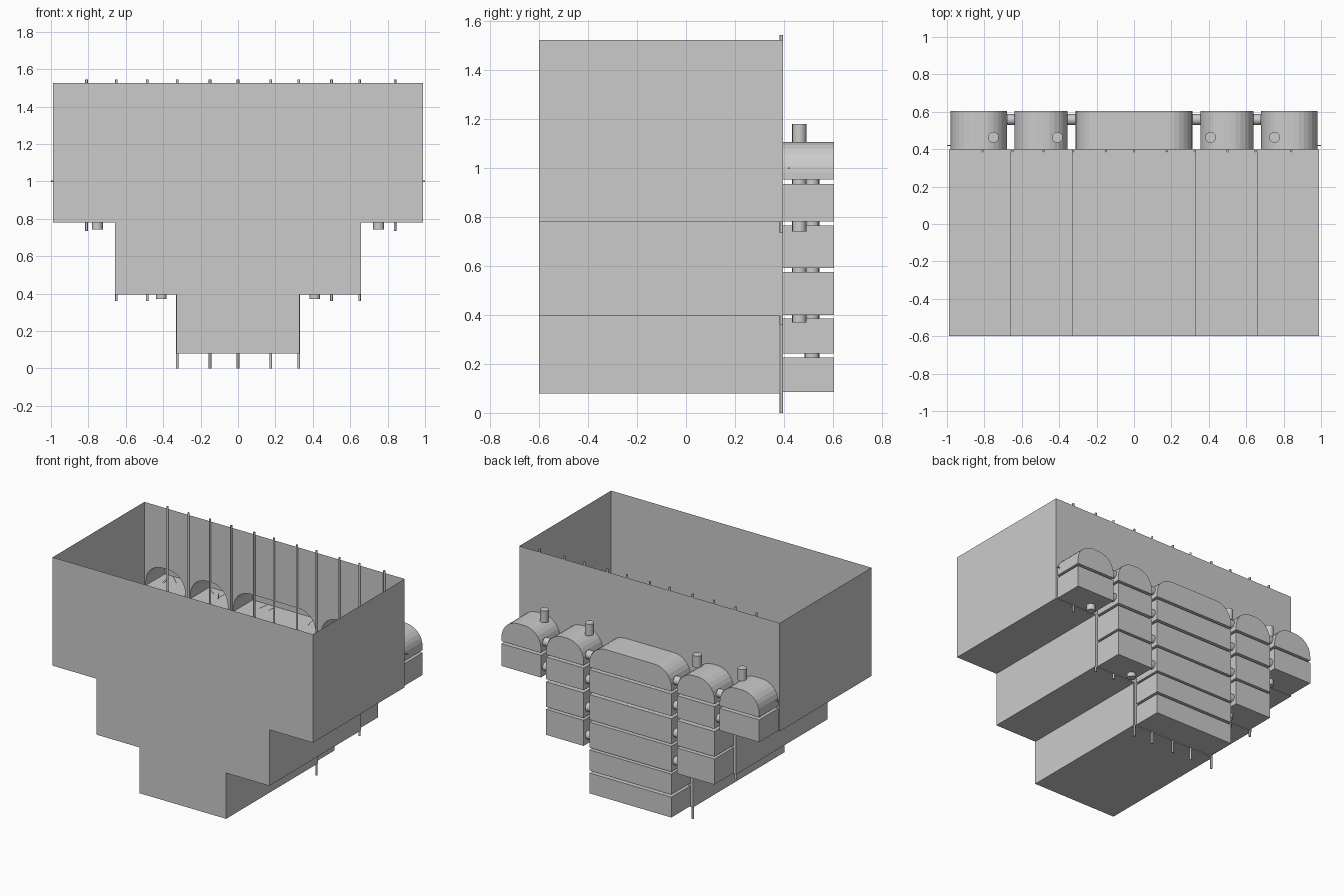
import bpy, bmesh, math, random
from mathutils import Vector

if "Cube" in bpy.data.objects:
    bpy.data.objects.remove(bpy.data.objects["Cube"])

random.seed(4)
BACK, FRONT, REAR = 0.397, -0.6, 0.605

def make(name, bm):
    me = bpy.data.meshes.new(name)
    bm.to_mesh(me)
    bm.free()
    ob = bpy.data.objects.new(name, me)
    bpy.context.collection.objects.link(ob)
    return ob

def loop(bm, pts, y):
    return [bm.verts.new((x, y, z)) for x, z in pts]

def bridge(bm, a, b, skip=()):
    n = len(a)
    for i in range(n):
        if i not in skip:
            bm.faces.new((a[i], a[(i + 1) % n], b[(i + 1) % n], b[i]))

def rod(name, p, q, r, sides=12, smooth=True):
    p, q = Vector(p), Vector(q)
    bm = bmesh.new()
    bmesh.ops.create_cone(bm, cap_ends=True, segments=sides, radius1=r, radius2=r,
                          depth=(q - p).length)
    ob = make(name, bm)
    ob.location = (p + q) / 2
    ob.rotation_mode = 'QUATERNION'
    ob.rotation_quaternion = (q - p).to_track_quat('Z', 'Y')
    if smooth:
        for f in ob.data.polygons:
            f.use_smooth = len(f.vertices) == 4
    return ob

# Profile of one bay: plain rectangle, or rounded top corners for the top row
def bay_profile(x0, x1, z0, z1, rounded):
    if not rounded:
        return [(x0, z0), (x1, z0), (x1, z1), (x0, z1)]
    r, n = 0.125, 7
    pts = [(x0, z0), (x1, z0)]
    for cx, start in ((x1 - r, 0), (x0 + r, 90)):
        for i in range(n + 1):
            a = math.radians(start + 90 * i / n)
            pts.append((cx + r * math.cos(a), z1 - r + r * math.sin(a)))
    return pts

rows = [(0.953, 1.107), (0.783, 0.936), (0.592, 0.765),
        (0.4, 0.576), (0.243, 0.385), (0.086, 0.226)]
columns = [(-0.98, -0.68, 2), (-0.64, -0.355, 4), (-0.312, 0.312, 6),
           (0.355, 0.64, 4), (0.68, 0.98, 2)]

# Stepped outline of the container
half = [(0.33, 0.08), (0.33, 0.395), (0.658, 0.395), (0.658, 0.78),
        (0.99, 0.78), (0.99, 1.525)]
outline = half + [(-x, z) for x, z in reversed(half)]

# Open-topped container: front panel, stepped sides
bm = bmesh.new()
front = loop(bm, outline, FRONT)
bm.faces.new(front)
bridge(bm, front, loop(bm, outline, BACK), skip=(len(half) - 1,))
make("container_shell", bm)

# Back panel with openings into the bays
wall = bmesh.new()
loops = [outline]
for x0, x1, count in columns:
    for r, (z0, z1) in enumerate(rows[:count]):
        pts = bay_profile(x0, x1, z0, z1, r == 0)
        loops.append(pts)
        # Hollow bay
        bm = bmesh.new()
        inner, outer = loop(bm, pts, BACK), loop(bm, pts, REAR)
        bridge(bm, inner, outer)
        bm.faces.new(outer)
        bmesh.ops.recalc_face_normals(bm, faces=bm.faces[:])
        make("bay", bm)
edges = []
for pts in loops:
    vs = loop(wall, pts, BACK)
    edges += [wall.edges.new((vs[i], vs[i - 1])) for i in range(len(vs))]
bmesh.ops.triangle_fill(wall, use_beauty=True, edges=edges, normal=(0, 1, 0))
make("back_panel", wall)

# Vertical bars just inside the back panel
for x in (-0.81, -0.65, -0.485, -0.325, -0.15, 0, 0.175, 0.325, 0.5, 0.65, 0.84):
    bottom = 0 if abs(x) < 0.4 else 0.36 if abs(x) < 0.7 else 0.735
    rod("bar", (x, 0.39, bottom), (x, 0.39, 1.545), 0.007, 8)

# Pipe stubs above, between and below the bays, mirrored
for s in (-1, 1):
    for x, count, low in ((0.752, 2, 0.742), (0.41, 4, 0.37)):
        rod("top_pipe", (s * x, 0.463, 1.1), (s * x, 0.463, 1.18), 0.029, 16)
        rod("bottom_pipe", (s * x, 0.463, low), (s * x, 0.463, rows[count - 1][0]), 0.029, 16)
        for r in range(count - 1):
            rod("pipe_joint", (s * x, 0.463, rows[r + 1][1]), (s * x, 0.463, rows[r][0]), 0.029, 16)
    for r in range(5):
        rod("pipe_joint", (s * 0.2, 0.515, rows[r + 1][1]), (s * 0.2, 0.515, rows[r][0]), 0.03, 16)
    # Horizontal joints between neighbouring columns
    for x0, x1, count in ((0.312, 0.355, 4), (0.64, 0.68, 2)):
        for z0, z1 in rows[:count]:
            z = z0 + 0.06
            rod("side_joint", (s * x0, 0.558, z), (s * x1, 0.558, z), 0.029, 16)
    # Small side pegs
    rod("side_peg", (s * 0.98, 0.42, 1.0), (s, 0.42, 1.0), 0.004, 6)

# Thin twigs scattered in the bays
for x0, x1, count in columns:
    for z0, z1 in rows[:count]:
        for k in range(3):
            x, z = random.uniform(x0 + 0.08, x1 - 0.08), random.uniform(z0 + 0.03, z0 + 0.07)
            a = random.uniform(0, math.pi)
            rod("twig", (x, 0.43, z),
                (x + 0.06 * math.cos(a), 0.46, z + 0.03 * math.sin(a)), 0.002, 5)
